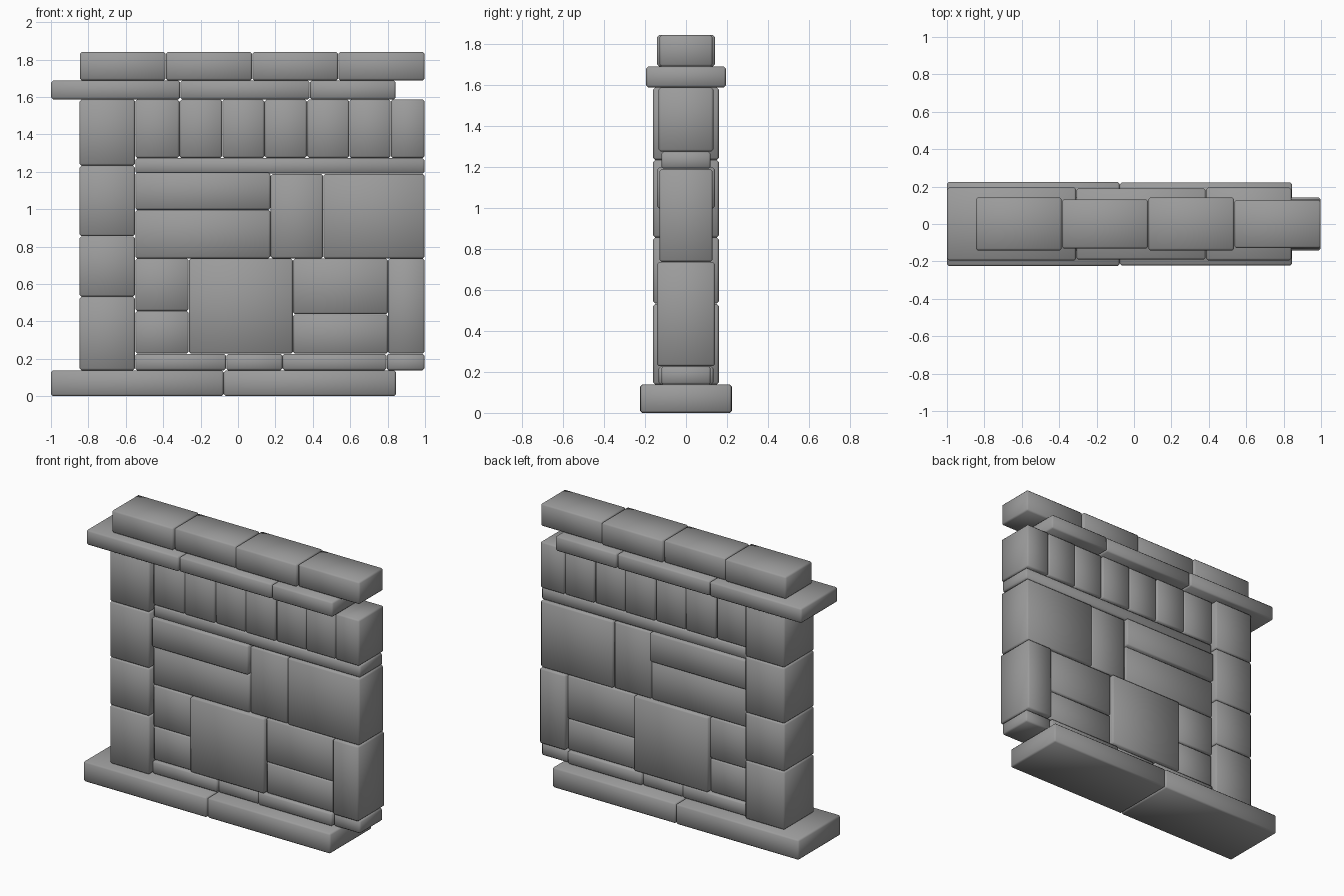
import bpy, bmesh

# Dark grey stone
mat = bpy.data.materials.new("stone_grey")
mat.diffuse_color = (0.33, 0.33, 0.33, 1)


def stone(name, x0, x1, z0, z1, half_depth):
    """Box stone with softened edges, centred on y = 0, with a hairline joint."""
    g = 0.0008
    x0, x1, z0, z1 = x0 + g, x1 - g, z0 + g / 2, z1 - g / 2
    bm = bmesh.new()
    bmesh.ops.create_cube(bm, size=1)
    for v in bm.verts:
        v.co.x = x0 + (v.co.x + 0.5) * (x1 - x0)
        v.co.y *= 2 * half_depth
        v.co.z = z0 + (v.co.z + 0.5) * (z1 - z0)
    bmesh.ops.bevel(bm, geom=bm.edges[:], offset=0.01, segments=1,
                    profile=0.5, affect='EDGES')
    for f in bm.faces:
        f.smooth = True
    me = bpy.data.meshes.new(name)
    bm.to_mesh(me)
    bm.free()
    me.materials.append(mat)
    ob = bpy.data.objects.new(name, me)
    bpy.context.collection.objects.link(ob)
    return ob


def course(name, xs, z0, z1, depths):
    """Horizontal row of stones between successive x joints."""
    for i, d in enumerate(depths):
        stone(f"{name}_{i + 1}", xs[i], xs[i + 1], z0, z1, d)


# Base slabs and the thin levelling course
course("base_slab", [-1.0, -0.077, 0.845], 0, 0.138, [0.225, 0.222])
course("levelling_stone", [-0.55, -0.063, 0.238, 0.795, 0.998], 0.138, 0.227,
       [0.133, 0.125, 0.133, 0.12])

# Pillar on the left end
zs = [0.138, 0.532, 0.855, 1.233, 1.586]
for i in range(4):
    stone(f"pillar_block_{i + 1}", -0.848, -0.55, zs[i], zs[i + 1], 0.16)

# Lower field stones
stone("field_low_left", -0.55, -0.263, 0.227, 0.455, 0.12)
stone("field_upper_left", -0.55, -0.263, 0.455, 0.736, 0.125)
stone("field_large_centre", -0.263, 0.294, 0.227, 0.736, 0.141)
stone("field_low_right", 0.294, 0.802, 0.227, 0.438, 0.12)
stone("field_upper_right", 0.294, 0.802, 0.438, 0.736, 0.125)
stone("field_end", 0.802, 0.998, 0.227, 0.736, 0.141)

# Upper field stones
stone("field_long_lower", -0.55, 0.174, 0.736, 0.996, 0.125)
stone("field_long_upper", -0.55, 0.174, 0.996, 1.196, 0.141)
stone("field_upright", 0.174, 0.455, 0.736, 1.188, 0.122)
stone("field_square", 0.455, 0.998, 0.736, 1.188, 0.13)

# String course and the upright row above it
stone("string_course", -0.55, 0.998, 1.19, 1.273, 0.12)
course("upright_stone", [-0.55, -0.313, -0.084, 0.142, 0.369, 0.595, 0.817, 0.998],
       1.273, 1.586, [0.125, 0.13, 0.125, 0.13, 0.125, 0.13, 0.133])

# Overhanging cap slabs and the coping row
course("cap_slab", [-1.0, -0.309, 0.384, 0.843], 1.586, 1.688, [0.195, 0.19, 0.194])
course("coping_stone", [-0.846, -0.386, 0.076, 0.536, 0.998], 1.688, 1.841,
       [0.141, 0.131, 0.141, 0.129])
